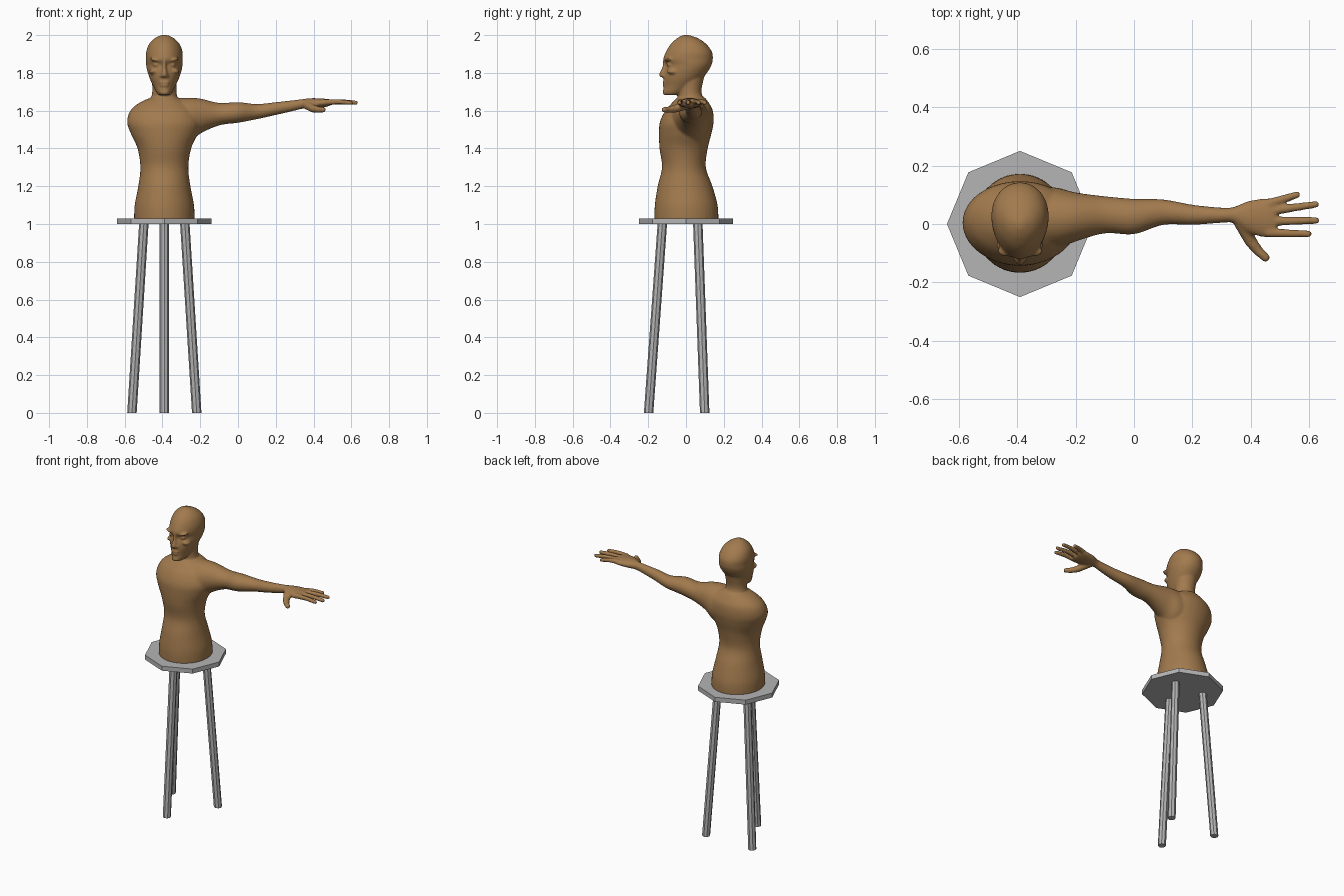
import bpy
import bmesh
from math import cos, sin, pi, radians
from mathutils import Vector, Matrix

cube = bpy.data.objects.get("Cube")
if cube:
    bpy.data.objects.remove(cube)

CENTRE = -0.39          # x of the stool and torso axis


def material(name, colour):
    mat = bpy.data.materials.new(name)
    mat.use_nodes = True
    rgba = (*colour, 1)
    mat.diffuse_color = rgba
    shader = next(n for n in mat.node_tree.nodes if n.type == 'BSDF_PRINCIPLED')
    shader.inputs["Base Color"].default_value = rgba
    return mat


def finish(name, bm, mat):
    bmesh.ops.recalc_face_normals(bm, faces=bm.faces)
    mesh = bpy.data.meshes.new(name)
    bm.to_mesh(mesh)
    bm.free()
    mesh.materials.append(mat)
    obj = bpy.data.objects.new(name, mesh)
    bpy.context.collection.objects.link(obj)
    return obj


def curve_rows(rows, steps=5):
    """Spline between rows of measurements so that lofts come out smooth."""
    result = []
    for i in range(len(rows) - 1):
        before, start = rows[max(i - 1, 0)], rows[i]
        end, after = rows[i + 1], rows[min(i + 2, len(rows) - 1)]
        for k in range(steps):
            t = k / steps
            result.append([
                b + t * (c - a) / 2
                + t * t * (a - 2.5 * b + 2 * c - d / 2)
                + t ** 3 * (1.5 * (b - c) + (d - a) / 2)
                for a, b, c, d in zip(before, start, end, after)])
    return result + [rows[-1]]


def loft(bm, rings, sides=40, egg=0):
    """Skin closed rings, each given as centre, side axis and depth axis."""
    loops = []
    for centre, u, v in rings:
        loop = []
        for k in range(sides):
            a = 2 * pi * k / sides
            point = centre + u * cos(a) * (1 + egg * sin(a)) + v * sin(a)
            loop.append(bm.verts.new(point))
        loops.append(loop)
    for low, high in zip(loops, loops[1:]):
        for k in range(sides):
            j = (k + 1) % sides
            bm.faces.new((low[k], low[j], high[j], high[k]))
    bm.faces.new(loops[0][::-1])
    bm.faces.new(loops[-1])


def upright(z, half_width, front, back):
    return (Vector((CENTRE, (front + back) / 2, z)),
            Vector((half_width, 0, 0)),
            Vector((0, (back - front) / 2, 0)))


def sideways(x, front, back, low, high):
    return (Vector((x, (front + back) / 2, (low + high) / 2)),
            Vector((0, (back - front) / 2, 0)),
            Vector((0, 0, (high - low) / 2)))


def blob(bm, place, size, tilt=0):
    matrix = (Matrix.Translation(place) @ Matrix.Rotation(tilt, 4, 'Y')
              @ Matrix.Diagonal((*size, 1)))
    bmesh.ops.create_uvsphere(bm, u_segments=20, v_segments=12,
                              radius=1, matrix=matrix)


def digit(bm, points, radii):
    """Rounded tube with a ball at every joint."""
    points = [Vector(p) for p in points]
    for p, r in zip(points, radii):
        blob(bm, p, (r, r, r))
    for p, q, r, s in zip(points, points[1:], radii, radii[1:]):
        turn = (q - p).to_track_quat('Z', 'Y').to_matrix().to_4x4()
        bmesh.ops.create_cone(bm, cap_ends=True, segments=16, radius1=r,
                              radius2=s, depth=(q - p).length,
                              matrix=Matrix.Translation((p + q) / 2) @ turn)


skin = material("brown skin", (0.36, 0.195, 0.075))
metal = material("stool grey", (0.46, 0.46, 0.46))

# Stool seat: flat octagon
bm = bmesh.new()
loft(bm, [upright(z, 0.25, -0.25, 0.25) for z in (1, 1.03)], sides=8)
finish("stool_seat", bm, metal)

# Three splayed stool legs, one in front and two behind
for name, angle in (("front", -90), ("back_left", 30), ("back_right", 150)):
    out = Vector((cos(radians(angle)), sin(radians(angle)), 0))
    bm = bmesh.new()
    axis = Vector((CENTRE, 0, 0))
    loft(bm, [(axis + out * reach + Vector((0, 0, z)),
               Vector((0.025, 0, 0)), Vector((0, 0.025, 0)))
              for z, reach in ((0, 0.198), (1.005, 0.125))], sides=8)
    finish("stool_leg_" + name, bm, metal)

bm = bmesh.new()

# Torso: height, half width, front, back
torso = [(1.02, .16, -.167, .172), (1.1, .157, -.165, .167),
         (1.2, .138, -.15, .14), (1.3, .127, -.127, .105),
         (1.4, .142, -.14, .115), (1.48, .178, -.143, .135),
         (1.54, .197, -.138, .146), (1.6, .18, -.11, .142),
         (1.64, .135, -.075, .122), (1.67, .07, -.045, .1)]
loft(bm, [upright(*row) for row in curve_rows(torso)])

# Neck
neck = [(1.58, .1, -.06, .12), (1.65, .075, -.045, .098),
        (1.7, .064, -.04, .082), (1.76, .066, -.04, .092),
        (1.82, .07, -.03, .11)]
loft(bm, [upright(*row) for row in curve_rows(neck)])

# Head, narrower towards the face
head = [(1.683, .03, -.113, -.04), (1.7, .043, -.122, 0),
        (1.73, .058, -.117, .04), (1.77, .077, -.119, .085),
        (1.81, .09, -.113, .118), (1.842, .096, -.104, .135),
        (1.872, .097, -.12, .142), (1.91, .096, -.107, .138),
        (1.95, .082, -.083, .11), (1.98, .055, -.052, .07),
        (1.996, .026, -.025, .03), (2.002, .006, -.006, .006)]
loft(bm, [upright(*row) for row in curve_rows(head)], egg=.1)

# Nose, lips and chin
nose = [(1.868, .009, -.122, -.08), (1.83, .011, -.126, -.08),
        (1.79, .019, -.145, -.08), (1.777, .017, -.138, -.08)]
loft(bm, [upright(*row) for row in nose], sides=16)
for z, wide in ((1.75, .028), (1.734, .024)):
    blob(bm, (CENTRE, -.112, z), (wide, .013, .007))
blob(bm, (CENTRE, -.105, 1.696), (.027, .019, .015))

# Brows, eyes and cheekbones on both sides
for side in (-1, 1):
    blob(bm, (CENTRE + side * .043, -.092, 1.868), (.037, .021, .009),
         tilt=-side * .2)
    blob(bm, (CENTRE + side * .04, -.083, 1.842), (.02, .018, .012))
    blob(bm, (CENTRE + side * .055, -.07, 1.81), (.026, .03, .015),
         tilt=side * .3)
    blob(bm, (CENTRE + side * .016, -.115, 1.785), (.01, .013, .009))

# Outstretched left arm and palm: x, front, back, bottom, top
arm = [(-.38, -.09, .13, 1.42, 1.665), (-.27, -.085, .125, 1.425, 1.668),
       (-.2, -.06, .108, 1.478, 1.664), (-.1, -.032, .095, 1.522, 1.641),
       (0, -.035, .086, 1.536, 1.645), (.1, -.003, .084, 1.555, 1.635),
       (.2, -.003, .066, 1.577, 1.645), (.3, .004, .056, 1.6, 1.656),
       (.34, .003, .058, 1.61, 1.661), (.39, -.03, .078, 1.612, 1.666),
       (.45, -.046, .088, 1.617, 1.664), (.485, -.042, .086, 1.625, 1.66)]
loft(bm, [sideways(*row) for row in curve_rows(arm)], sides=32)

# Four fingers: knuckle and tip positions
for knuckle, tip in (((.46, .07), (.558, .1)), ((.47, .045), (.622, .067)),
                     ((.47, .01), (.624, .012)), ((.46, -.03), (.597, -.034))):
    start, end = Vector((*knuckle, 1.645)), Vector((*tip, 1.642))
    middle = (start + end) / 2 + Vector((0, 0, .004))
    digit(bm, (start, middle, end), (.016, .014, .012))

# Thumb
digit(bm, ((.365, .005, 1.63), (.4, -.06, 1.61), (.425, -.092, 1.605),
           (.45, -.115, 1.605)), (.024, .021, .017, .015))

# Fuse the figure into one smooth skin
bust = finish("figure_bust", bm, skin)
remesh = bust.modifiers.new("fuse", 'REMESH')
remesh.mode = 'VOXEL'
remesh.voxel_size = 0.006
remesh.use_smooth_shade = True
relax = bust.modifiers.new("relax", 'SMOOTH')
relax.factor = 0.5
relax.iterations = 5
